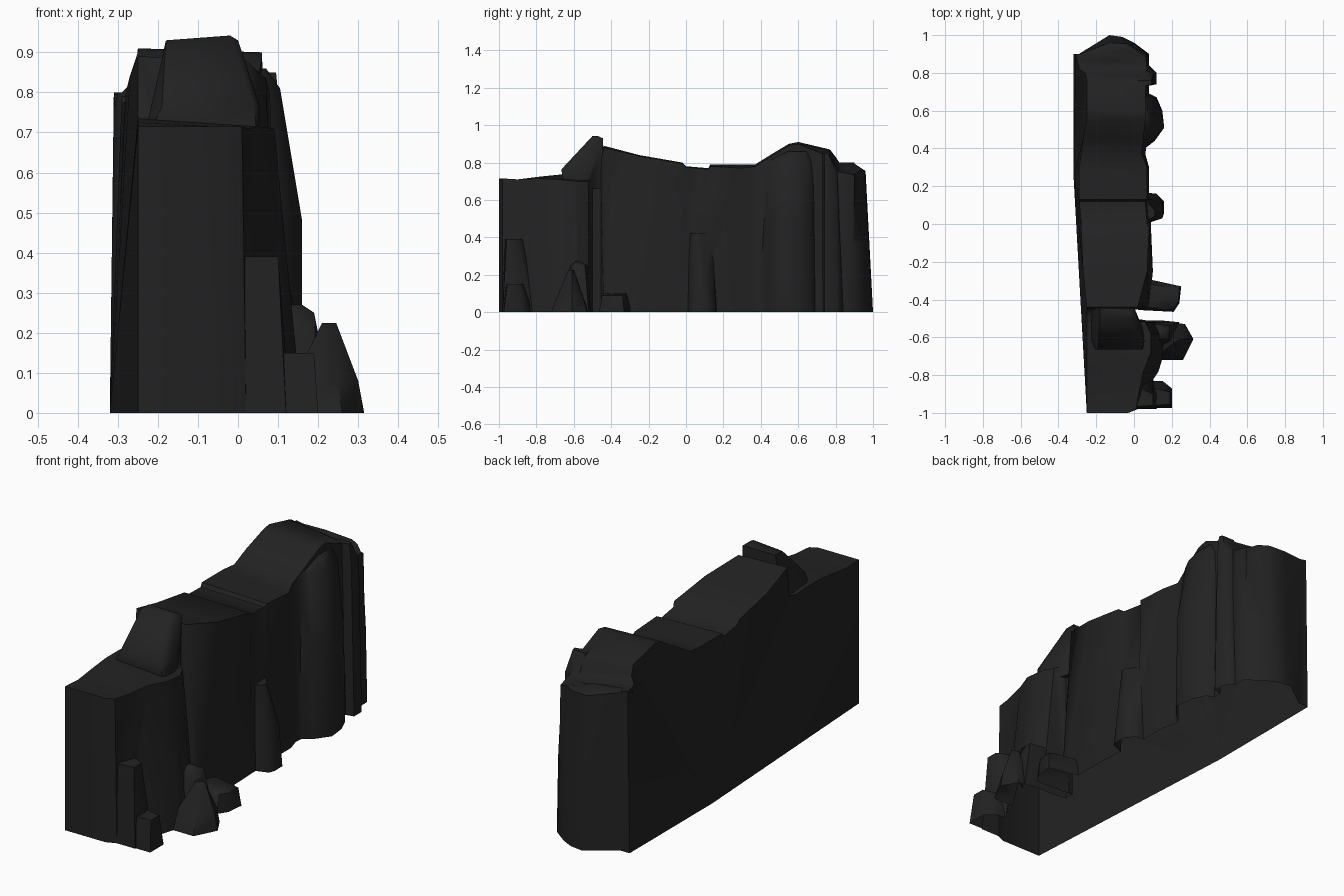
import bpy, bmesh

rock = bpy.data.materials.new("charcoal rock")
rock.diffuse_color = (0.016, 0.016, 0.016, 1)
parts = []


def finish(name, bm):
    bmesh.ops.recalc_face_normals(bm, faces=bm.faces)
    me = bpy.data.meshes.new(name)
    bm.to_mesh(me)
    bm.free()
    me.materials.append(rock)
    ob = bpy.data.objects.new(name, me)
    bpy.context.collection.objects.link(ob)
    parts.append(ob)


def boulder(name, *rings):
    """Convex rock through horizontal outlines: (z, [(x, y), ...])."""
    bm = bmesh.new()
    for z, outline in rings:
        for x, y in outline:
            bm.verts.new((x, y, z))
    bmesh.ops.convex_hull(bm, input=bm.verts)
    loose = [v for v in bm.verts if not v.link_faces]
    bmesh.ops.delete(bm, geom=loose, context='VERTS')
    finish(name, bm)


# Cliff wall stations: y, back top x, back top z, front top x, front top z, foot x
stations = [
    (-1.0, -.25, .715, -.03, .715, -.03), (-.98, -.25, .715, .01, .715, .02),
    (-.9, -.25, .71, .025, .71, .05), (-.78, -.25, .725, .05, .715, .13),
    (-.68, -.25, .735, .09, .71, .16), (-.58, -.25, .735, .09, .70, .16),
    (-.52, -.25, .73, .06, .70, .13), (-.5, -.25, .73, 0, .73, 0),
    (-.455, -.25, .74, 0, .80, 0),
    (-.44, -.25, .89, .02, .88, .08), (-.25, -.27, .84, .07, .835, .10),
    (-.02, -.28, .80, .08, .795, .09), (0, -.28, .78, .07, .775, .09),
    (.12, -.29, .77, .06, .765, .08), (.13, -.29, .79, .07, .78, .08),
    (.3, -.29, .79, .07, .77, .08), (.37, -.28, .79, .04, .78, .06),
    (.45, -.27, .84, .05, .83, .07), (.55, -.25, .90, .06, .89, .08),
    (.6, -.25, .91, .06, .90, .08), (.77, -.25, .87, .06, .83, .08),
    (.80, -.26, .83, .06, .77, .08), (.82, -.29, .80, .07, .75, .08),
    (.90, -.31, .80, .06, .735, .075),
]
bm = bmesh.new()
back = [bm.verts.new((b, y, z)) for y, b, z, f, h, g in stations]
front = [bm.verts.new((f, y, h)) for y, b, z, f, h, g in stations]
foot = [bm.verts.new((g, y, 0)) for y, b, z, f, h, g in stations]
start = bm.verts.new((-.25, -1, 0))
apex = bm.verts.new((-.32, .25, 0))
end = bm.verts.new((-.32, .9, 0))
for i in range(len(stations) - 1):
    bm.faces.new((back[i], front[i], front[i + 1], back[i + 1]))
    bm.faces.new((front[i], foot[i], foot[i + 1], front[i + 1]))
    bm.faces.new((back[i], back[i + 1], apex))   # rear folds fan from one point
bm.faces.new((start, back[0], apex))
bm.faces.new((back[-1], end, apex))
bm.faces.new((start, foot[0], front[0], back[0]))
bm.faces.new((end, back[-1], front[-1], foot[-1]))
bm.faces.new([start, apex, end] + foot[::-1])
bmesh.ops.triangulate(bm, faces=bm.faces)
finish("cliff", bm)

# Leaning peak above the near shoulder
boulder("peak",
        (.66, [(-.24, -.66), (.05, -.66), (.05, -.56), (0, -.44), (-.24, -.43)]),
        (.765, [(-.19, -.665), (.04, -.665), (.055, -.62), (.04, -.59), (-.19, -.66)]),
        (.93, [(-.18, -.5), (0, -.5), (0, -.445), (-.18, -.445)]),
        (.942, [(-.02, -.5), (-.02, -.47)]))

# Rounded far end
boulder("far_end_buttress",
        (0, [(-.319, .86), (-.25, .91), (-.13, 1), (-.06, .99), (0, .96), (.08, .9), (.08, .84)]),
        (.04, [(-.13, .985), (-.05, .98)]),
        (.37, [(-.2, .94), (-.13, .975), (-.05, .97), (.01, .95), (.08, .89)]),
        (.755, [(-.22, .92), (-.13, .96), (-.04, .955), (.01, .925)]),
        (.795, [(-.308, .86), (-.3, .895), (-.15, .9)]),
        (.73, [(.06, .89), (.065, .84)]))

# Tall ribs on the cliff front
boulder("broad_rib",
        (0, [(.02, .37), (.11, .44), (.16, .51), (.15, .6), (.12, .67), (.02, .72)]),
        (.48, [(.1, .44), (.16, .51), (.145, .6), (.12, .66)]),
        (.53, [(.14, .52)]),
        (.81, [(.02, .42), (.07, .46), (.105, .53), (.1, .64), (.02, .7)]),
        (.86, [(.03, .53), (.07, .55), (.07, .64), (.03, .67)]))
boulder("thin_rib",
        (0, [(.02, .72), (.12, .74), (.12, .8), (.08, .84), (.02, .84)]),
        (.75, [(.105, .74), (.105, .8), (.02, .82)]),
        (.85, [(.02, .72), (.095, .74), (.09, .76), (.02, .76)]))
boulder("middle_rib",
        (0, [(.03, -.01), (.15, .03), (.16, .06), (.16, .12), (.12, .16), (.03, .17)]),
        (.2, [(.15, .06), (.15, .11)]),
        (.42, [(.05, .01), (.11, .04), (.11, .07), (.05, .14)]))

# Stepped near corner
boulder("near_corner_upper",
        (0, [(-.03, -.98), (.12, -.98), (.13, -.9), (.1, -.82), (-.03, -.8)]),
        (.39, [(-.03, -.97), (.1, -.96), (.1, -.9), (-.03, -.84)]))
boulder("near_corner_lower",
        (0, [(.02, -.975), (.2, -.975), (.2, -.87), (.15, -.83), (.02, -.83)]),
        (.15, [(.02, -.965), (.19, -.955), (.19, -.89), (.02, -.85)]))

# Fallen rocks along the foot
boulder("shelf_rock",
        (0, [(.04, -.66), (.2, -.64), (.24, -.52), (.14, -.51), (.04, -.51)]),
        (.25, [(.05, -.63), (.19, -.61), (.19, -.54), (.05, -.52)]),
        (.27, [(.05, -.6), (.16, -.59), (.16, -.57)]))
boulder("pointed_rock",
        (0, [(.1, -.72), (.26, -.72), (.29, -.66), (.315, -.61), (.27, -.53), (.2, -.52)]),
        (.08, [(.25, -.69), (.3, -.61), (.27, -.55)]),
        (.225, [(.21, -.63), (.245, -.61), (.21, -.6)]))
boulder("low_block",
        (0, [(.02, -.455), (.21, -.465), (.24, -.42), (.25, -.33), (.11, -.3), (.02, -.28)]),
        (.09, [(.03, -.45), (.21, -.45), (.235, -.41), (.24, -.34)]),
        (.1, [(.03, -.44), (.1, -.32), (.2, -.34)]))

# Fuse every rock into one solid cliff
cliff = parts[0]
bpy.ops.object.select_all(action='DESELECT')
cliff.select_set(True)
bpy.context.view_layer.objects.active = cliff
for part in parts[1:]:
    mod = cliff.modifiers.new("fuse", 'BOOLEAN')
    mod.operation = 'UNION'
    mod.solver = 'EXACT'
    mod.object = part
    bpy.ops.object.modifier_apply(modifier=mod.name)
    bpy.data.objects.remove(part)

# The cliff is a hollow shell, open underneath
bm = bmesh.new()
bm.from_mesh(cliff.data)
under = [f for f in bm.faces if max(v.co.z for v in f.verts) < 0.001]
bmesh.ops.delete(bm, geom=under, context='FACES')
bm.to_mesh(cliff.data)
bm.free()
bpy.ops.object.shade_smooth_by_angle(angle=0.9)
